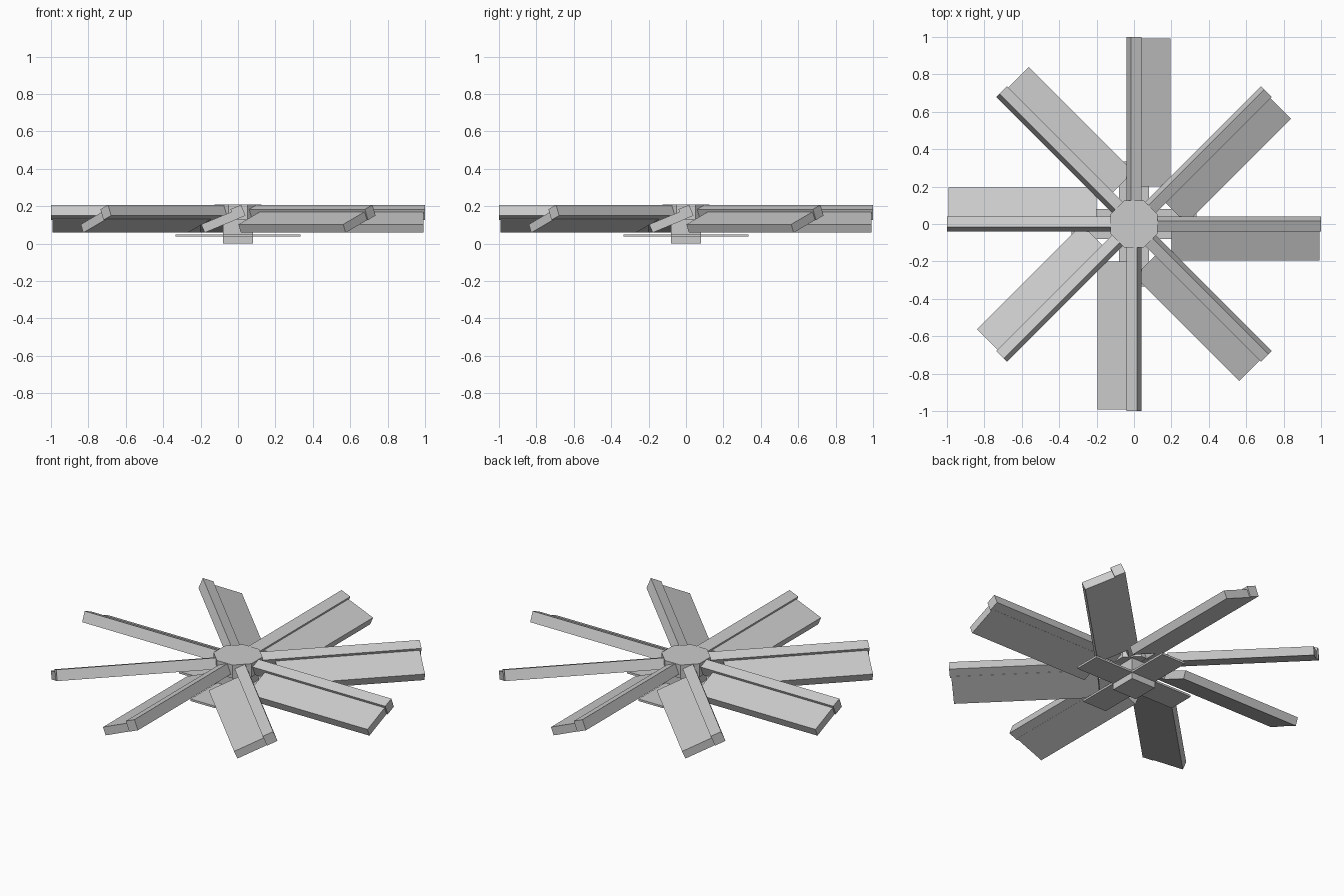
import bpy, math
from mathutils import Matrix, Vector

if "Cube" in bpy.data.objects:
    bpy.data.objects.remove(bpy.data.objects["Cube"])

TILT = math.radians(22.5)


def add(name):
    ob = bpy.context.object
    ob.name = name
    ob.data.name = name
    return ob


def box(name, lo, hi, matrix=Matrix()):
    """Axis-aligned box from corner to corner, then transformed."""
    lo, hi = Vector(lo), Vector(hi)
    bpy.ops.mesh.primitive_cube_add(size=1)
    ob = add(name)
    ob.data.transform(matrix @ Matrix.Translation((lo + hi) / 2)
                      @ Matrix.Diagonal((*(hi - lo), 1)))
    return ob


# Octagonal hub cap and square axle
bpy.ops.mesh.primitive_cylinder_add(vertices=8, radius=0.125 / math.cos(math.pi / 8),
                                    depth=0.08, location=(0, 0, 0.168),
                                    rotation=(0, 0, math.pi / 8))
add("hub_cap")
box("axle", (-0.08, -0.08, 0), (0.08, 0.08, 0.13))

# Eight pitched blades: square spar with a broad vane on one side
for i in range(8):
    m = (Matrix.Rotation(i * math.pi / 4, 4, 'Z')
         @ Matrix.Translation((0, 0, 0.167))
         @ Matrix.Rotation(TILT, 4, 'X'))
    box(f"spar_{i + 1}", (0.06, -0.031, -0.031), (1.0, 0.031, 0.031), m)
    box(f"vane_{i + 1}", (0.2, -0.206, -0.032), (0.992, -0.02, 0.016), m)

# Thin cross brace under the blades
for i in range(4):
    m = Matrix.Rotation(i * math.pi / 2, 4, 'Z')
    box(f"brace_{i + 1}", (0.07, -0.08, 0.038), (0.333, 0.08, 0.05), m)
